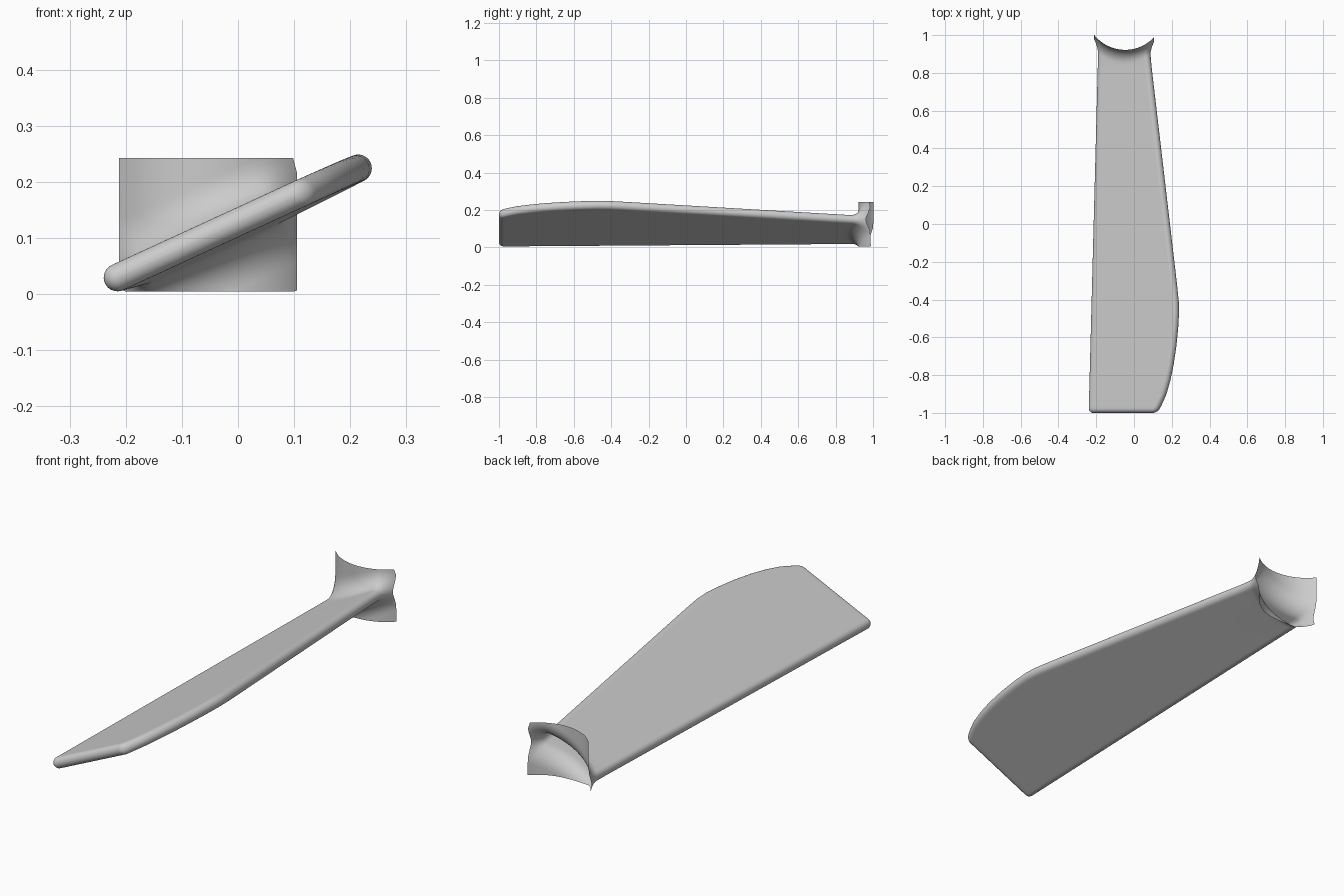
import bpy, bmesh
from math import sin, cos, pi, acos, atan, sqrt

if "Cube" in bpy.data.objects:
    bpy.data.objects.remove(bpy.data.objects["Cube"])

H = 0.0245                      # half thickness of the blade
SLOPE = 0.46                    # pitch of the blade
TILT = atan(SLOPE)
FILLET = 0.072                  # root fillet radius
HUB_X, HUB_Y, HUB_R = -0.047, 1.132, 0.21
X0, X1, Z0, Z1 = -0.212, 0.105, 0.005, 0.243   # trimmed root flange
NF, NC = 48, 16                 # samples per flat side / rounded edge

# trailing edge outline (y, x)
EDGE = [(-1.0, 0.125), (-0.98, 0.135), (-0.95, 0.151), (-0.9, 0.172), (-0.83, 0.192),
        (-0.75, 0.209), (-0.65, 0.224), (-0.55, 0.234), (-0.47, 0.2385), (-0.41, 0.237),
        (-0.36, 0.232), (-0.3, 0.2255), (0.91, 0.084), (1.2, 0.05)]


def right_x(y):
    for (a, xa), (b, xb) in zip(EDGE, EDGE[1:]):
        if y <= b:
            return xa + (xb - xa) * (y - a) / (b - a)


def left_x(y):
    return -0.24 + 0.05 * (y + 1) / 1.9


def section(y, k=1.0, inset=0.0):
    """Tilted round-ended section: list of (x, z, normal x, normal z)."""
    xl, xr = left_x(y) + H + inset, right_x(y) - H - inset
    mid = 0.127 - 0.005 * (y + 0.7)
    pts = []

    def add(x, ang):
        nx, nz = cos(ang + TILT), sin(ang + TILT)
        # k flattens the thickness and the round ends towards the tip
        pts.append((x + H * k * nx, mid + SLOPE * x + H * k * nz, nx, nz))
    for i in range(NF):
        add(xl + (xr - xl) * i / NF, pi / 2)
    for i in range(NC):
        add(xr, pi / 2 - pi * i / NC)
    for i in range(NF):
        add(xr + (xl - xr) * i / NF, -pi / 2)
    for i in range(NC):
        add(xl, -pi / 2 - pi * i / NC)
    return pts


def hub_y(x):
    return HUB_Y - sqrt(max(HUB_R ** 2 - (x - HUB_X) ** 2, 0))


def reach(p):
    """Distance along the normal until the flange trim rectangle."""
    x, z, nx, nz = p
    d = 1.0
    if abs(nx) > 1e-6:
        d = min(d, ((X1 if nx > 0 else X0) - x) / nx)
    if abs(nz) > 1e-6:
        d = min(d, ((Z1 if nz > 0 else Z0) - z) / nz)
    return max(d, 0.003)


rings = []
# rounded tip
for i in range(9):
    b = pi / 2 * (1 - i / 8)
    y = -1 + H * (1 - sin(b))
    rings.append([(x, y, z) for x, z, _, _ in section(y, max(cos(b), 0.01))])
# blade body
for y in [-0.96, -0.93, -0.9, -0.865, -0.83, -0.79, -0.75, -0.7, -0.65, -0.6, -0.55, -0.51,
          -0.47, -0.44, -0.41, -0.36, -0.3, 0.0, 0.3, 0.6, 0.83]:
    rings.append([(x, y, z) for x, z, _, _ in section(y)])
# fillet sweeping into the hub surface, then the trimmed flange
root = section(0.88)
STEPS, OUT = 10, 5
for i in range(STEPS + OUT + 1):
    ring = []
    for p in root:
        x, z, nx, nz = p
        s = reach(p)
        a_max = acos(1 - min(1, s / FILLET))
        a = a_max * min(1, i / STEPS)
        d = FILLET * (1 - cos(a))
        if i > STEPS:
            d += (s - d) * (i - STEPS) / OUT
        px, pz = x + nx * d, z + nz * d
        ring.append((px, hub_y(px) - FILLET * (1 - sin(a)), pz))
    rings.append(ring)

# fan blade mesh, open at the hub side
bm = bmesh.new()
vr = [[bm.verts.new(c) for c in r] for r in rings]
n = len(vr[0])
for a, b in zip(vr, vr[1:]):
    for i in range(n):
        j = (i + 1) % n
        bm.faces.new((a[i], a[j], b[j], b[i]))
bm.faces.new(vr[0])
bmesh.ops.recalc_face_normals(bm, faces=bm.faces)
if sum((f.normal.z for f in bm.faces if f.calc_center_median().z >
        0.127 + SLOPE * f.calc_center_median().x), 0.0) < 0:
    bmesh.ops.reverse_faces(bm, faces=bm.faces)
me = bpy.data.meshes.new("fan_blade")
bm.to_mesh(me)
bm.free()
blade = bpy.data.objects.new("fan_blade", me)
bpy.context.collection.objects.link(blade)
bpy.context.view_layer.objects.active = blade
blade.select_set(True)
bpy.ops.object.shade_smooth_by_angle(angle=0.6)
